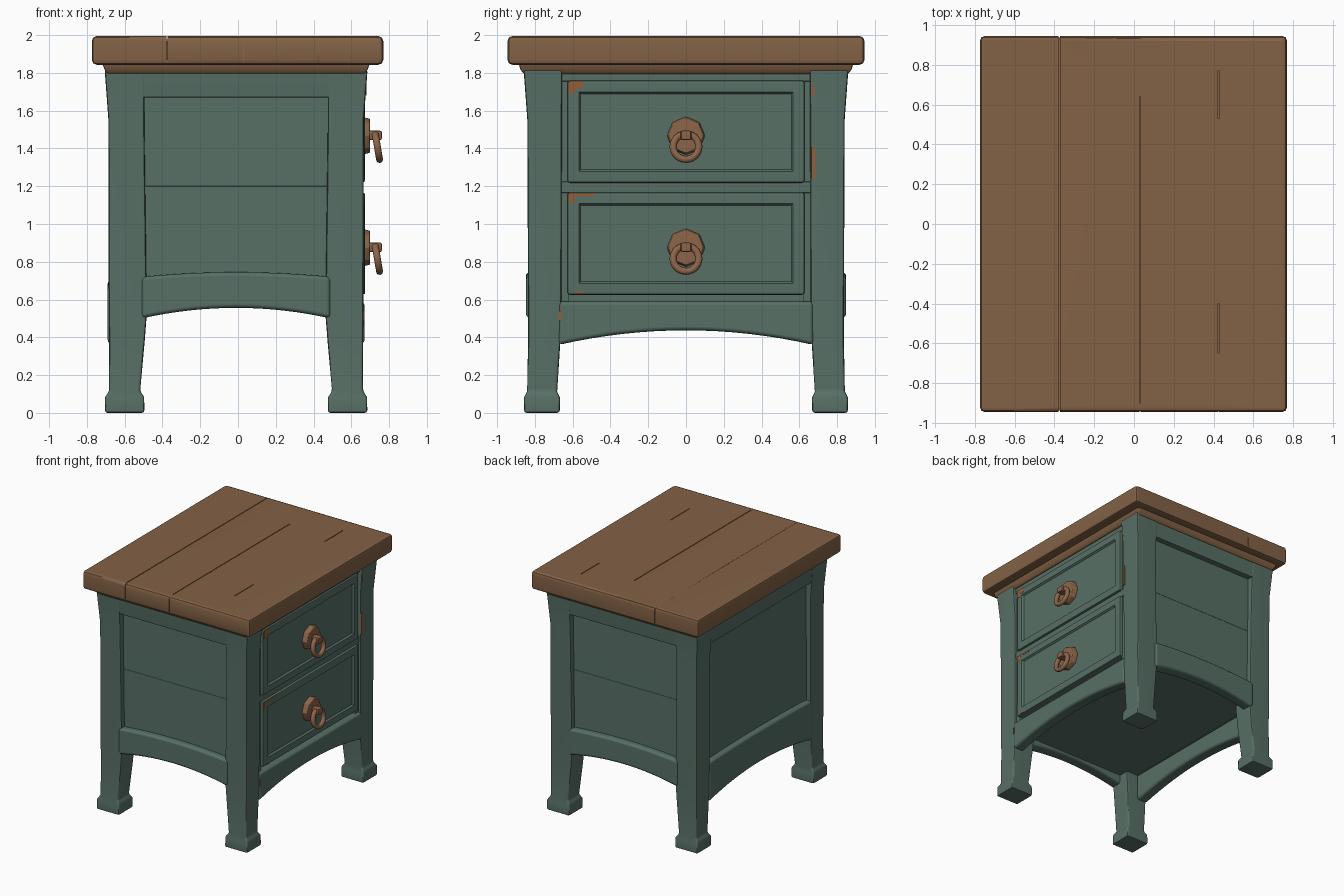
import bpy, bmesh, math
from mathutils import Matrix, Vector

cube = bpy.data.objects.get("Cube")
if cube:
    bpy.data.objects.remove(cube, do_unlink=True)


def material(name, rgb):
    m = bpy.data.materials.new(name)
    m.use_nodes = True
    m.diffuse_color = (*rgb, 1)
    m.node_tree.nodes["Principled BSDF"].inputs["Base Color"].default_value = (*rgb, 1)
    return m


GREEN = material("painted_green", (0.096, 0.16, 0.132))
WOOD = material("brown_wood", (0.228, 0.122, 0.061))
BRONZE = material("bronze", (0.265, 0.13, 0.068))
BARE = material("bare_orange_wood", (0.30, 0.11, 0.04))
CX = -0.01  # carcass centre in x


def bevel(bm, width, segments=2):
    if width:
        edges = [e for e in bm.edges if len(e.link_faces) == 2 and e.calc_face_angle() > 0.6]
        bmesh.ops.bevel(bm, geom=edges, offset=width, segments=segments,
                        profile=0.5, affect='EDGES', clamp_overlap=True)


def smooth(ob):
    bpy.ops.object.select_all(action='DESELECT')
    ob.select_set(True)
    bpy.context.view_layer.objects.active = ob
    bpy.ops.object.shade_smooth_by_angle(angle=math.radians(40))


def finish(bm, name, mat, matrix=None):
    bmesh.ops.recalc_face_normals(bm, faces=bm.faces)
    mesh = bpy.data.meshes.new(name)
    bm.to_mesh(mesh)
    bm.free()
    if matrix:
        mesh.transform(matrix)
    mesh.materials.append(mat)
    ob = bpy.data.objects.new(name, mesh)
    bpy.context.collection.objects.link(ob)
    smooth(ob)
    # Keep broad faces flat between their rounded edges
    ob.modifiers.new("flat_faces", 'WEIGHTED_NORMAL').keep_sharp = True
    return ob


def box_bm(lo, hi):
    bm = bmesh.new()
    lo, hi = Vector(lo), Vector(hi)
    bmesh.ops.create_cube(bm, size=1, matrix=Matrix.Translation((lo + hi) / 2)
                          @ Matrix.Diagonal((*(hi - lo), 1)))
    return bm


def box(name, lo, hi, mat, width=0.0, matrix=None):
    bm = box_bm(lo, hi)
    bevel(bm, width)
    return finish(bm, name, mat, matrix)


def loft(name, sections, mat, width, matrix=None):
    """Skin rectangles given as (z, x0, x1, y0, y1)."""
    bm = bmesh.new()
    rings = [[bm.verts.new((x, y, z)) for x, y in ((a, c), (b, c), (b, d), (a, d))]
             for z, a, b, c, d in sections]
    for r, s in zip(rings, rings[1:]):
        for i in range(4):
            bm.faces.new((r[i], r[(i + 1) % 4], s[(i + 1) % 4], s[i]))
    bm.faces.new(rings[0])
    bm.faces.new(rings[-1])
    bmesh.ops.recalc_face_normals(bm, faces=bm.faces)
    bevel(bm, width)
    return finish(bm, name, mat, matrix)


def apron(name, half, bottom, rise, top, top_rise, y_out, y_in, matrix):
    """Arched rail running along local x, facing local -y."""
    n = 16
    us = [-1 + 2 * i / n for i in range(n + 1)]
    outline = [(u * half, bottom + rise * (1 - u * u)) for u in us]
    outline += [(u * half, top + top_rise * (1 - u * u)) for u in reversed(us)]
    bm = bmesh.new()
    face = bm.faces.new([bm.verts.new((x, y_in, z)) for x, z in outline])
    res = bmesh.ops.extrude_face_region(bm, geom=[face])
    verts = [v for v in res["geom"] if isinstance(v, bmesh.types.BMVert)]
    bmesh.ops.translate(bm, verts=verts, vec=(0, y_out - y_in, 0))
    bmesh.ops.recalc_face_normals(bm, faces=bm.faces)
    bevel(bm, 0.022, 3)
    return finish(bm, name, GREEN, matrix)


def facing(degrees):
    return Matrix.Translation((CX, 0, 0)) @ Matrix.Rotation(math.radians(degrees), 4, 'Z')


# Table top with plank grooves
top = box("table_top", (-0.774, -0.945, 1.843), (0.769, 0.945, 1.995), WOOD, 0.026)
grooves = [(-0.375, -1, 1, 1.978), (-0.375, -1, -0.937, 1.8), (-0.375, 0.937, 1, 1.8),
           (0.03, -0.9, 0.64, 1.98), (0.425, 0.53, 0.77, 1.986), (0.425, -0.65, -0.4, 1.986),
           (0.03, -1, -0.94, 1.8), (0.425, -1, -0.941, 1.8)]
for x, y0, y1, z in grooves:
    cutter = box("groove_cutter", (x - 0.003, y0, z), (x + 0.003, y1, 2.1), WOOD)
    mod = top.modifiers.new("groove", 'BOOLEAN')
    mod.object, mod.solver = cutter, 'EXACT'
    bpy.context.view_layer.objects.active = top
    bpy.ops.object.modifier_move_to_index(modifier=mod.name, index=0)
    bpy.ops.object.modifier_apply(modifier=mod.name)
    bpy.data.objects.remove(cutter, do_unlink=True)
smooth(top)

# Moulding below the top
loft("top_moulding", [(1.795, -0.69, 0.67, -0.86, 0.86), (1.82, -0.708, 0.688, -0.878, 0.878),
                      (1.86, -0.722, 0.70, -0.888, 0.888)], WOOD, 0.008)

# Four tapered legs with block feet
leg = [(0, 0.485, 0.695, 0.668, 0.857), (0.085, 0.487, 0.693, 0.668, 0.857),
       (0.115, 0.508, 0.672, 0.683, 0.84), (0.38, 0.484, 0.672, 0.665, 0.836),
       (0.52, 0.473, 0.674, 0.66, 0.836), (1.55, 0.486, 0.676, 0.657, 0.84),
       (1.82, 0.486, 0.696, 0.655, 0.86)]
for sx, ex in ((1, "front"), (-1, "back")):
    for sy, ey in ((1, "left"), (-1, "right")):
        loft(f"{ex}_{ey}_leg", [(z, sx * a, sx * b, sy * c, sy * d) for z, a, b, c, d in leg],
             GREEN, 0.014, Matrix.Translation((CX, 0, 0)))

# Inner carcass
box("carcass", (-0.6, -0.76, 0.575), (0.61, 0.76, 1.82), GREEN)

# Panelled sides
for degrees, side in ((0, "right"), (180, "left")):
    m = facing(degrees)
    loft(f"{side}_top_rail", [(1.67, -0.52, 0.52, -0.844, -0.75),
                              (1.82, -0.52, 0.52, -0.857, -0.75)], GREEN, 0.008, m)
    box(f"{side}_upper_board", (-0.52, -0.798, 1.2), (0.52, -0.74, 1.7), GREEN, 0.003, m)
    box(f"{side}_lower_board", (-0.52, -0.798, 0.63), (0.52, -0.74, 1.2), GREEN, 0.003, m)
    apron(f"{side}_apron", 0.5, 0.5, 0.056, 0.72, 0.025, -0.848, -0.745, m)

# Panelled back
m = facing(-90)
loft("back_top_rail", [(1.67, -0.67, 0.67, -0.678, -0.58),
                       (1.82, -0.67, 0.67, -0.692, -0.58)], GREEN, 0.008, m)
box("back_panel", (-0.68, -0.635, 0.57), (0.68, -0.57, 1.7), GREEN, 0, m)
apron("back_apron", 0.675, 0.36, 0.077, 0.69, 0.015, -0.68, -0.58, m)

# Drawer side frame
m = facing(90)
apron("front_apron", 0.675, 0.36, 0.077, 0.59, 0.0, -0.68, -0.58, m)
box("drawer_divider", (-0.67, -0.662, 1.165), (0.67, -0.58, 1.225), GREEN, 0.006, m)
box("front_top_rail", (-0.67, -0.668, 1.755), (0.67, -0.58, 1.82), GREEN, 0.008, m)
for s, e in ((-1, "right"), (1, "left")):
    box(f"{e}_drawer_stile", (s * 0.645 - 0.025, -0.655, 0.58),
        (s * 0.645 + 0.025, -0.58, 1.8), GREEN, 0, m)


def drawer(name, z0, z1):
    bm = box_bm((0.58, -0.628, z0), (0.672, 0.628, z1))
    bevel(bm, 0.014)
    face = max(bm.faces, key=lambda f: f.normal.x * f.calc_area())
    bmesh.ops.inset_region(bm, faces=[face], thickness=0.066)
    bmesh.ops.inset_region(bm, faces=[face], thickness=0.014, depth=-0.014)
    finish(bm, f"{name}_drawer", GREEN)
    # Octagonal plate, lug and hanging ring
    zc = (z0 + z1) / 2 - 0.02
    bm = bmesh.new()
    bmesh.ops.create_cone(bm, cap_ends=True, segments=8, radius1=0.102, radius2=0.092, depth=0.045,
                          matrix=Matrix.Translation((0.677, 0, zc - 0.002))
                          @ Matrix.Rotation(math.pi / 2, 4, 'Y'))
    bevel(bm, 0.005, 1)
    finish(bm, f"{name}_handle_plate", BRONZE)
    box(f"{name}_handle_lug", (0.68, -0.028, zc - 0.025), (0.762, 0.028, zc + 0.025), BRONZE, 0.01)
    bpy.ops.mesh.primitive_torus_add(major_radius=0.068, minor_radius=0.019, major_segments=28,
                                     minor_segments=10, location=(0.738, 0, zc - 0.06),
                                     rotation=(0, math.pi / 2 - 0.17, 0))
    ring = bpy.context.object
    ring.name = f"{name}_handle_ring"
    ring.data.materials.append(BRONZE)
    smooth(ring)


drawer("upper", 1.218, 1.76)
drawer("lower", 0.625, 1.168)

# Worn paint chips on the drawers and legs: x, then y and z ranges
FACE, LEG = 0.6705, 0.668
chips = [(FACE, -0.622, -0.545, 1.718, 1.755), (FACE, -0.622, -0.585, 1.69, 1.718),
         (FACE, -0.622, -0.588, 1.115, 1.162), (FACE, -0.588, -0.48, 1.148, 1.162),
         (FACE, -0.59, -0.545, 0.63, 0.642), (LEG, 0.664, 0.685, 1.24, 1.41),
         (0.676, 0.664, 0.68, 1.68, 1.75), (LEG, -0.672, -0.66, 0.49, 0.54)]
for x, y0, y1, z0, z1 in chips:
    box("worn_chip", (x - 0.006, y0, z0), (x + 0.003, y1, z1), BARE)
